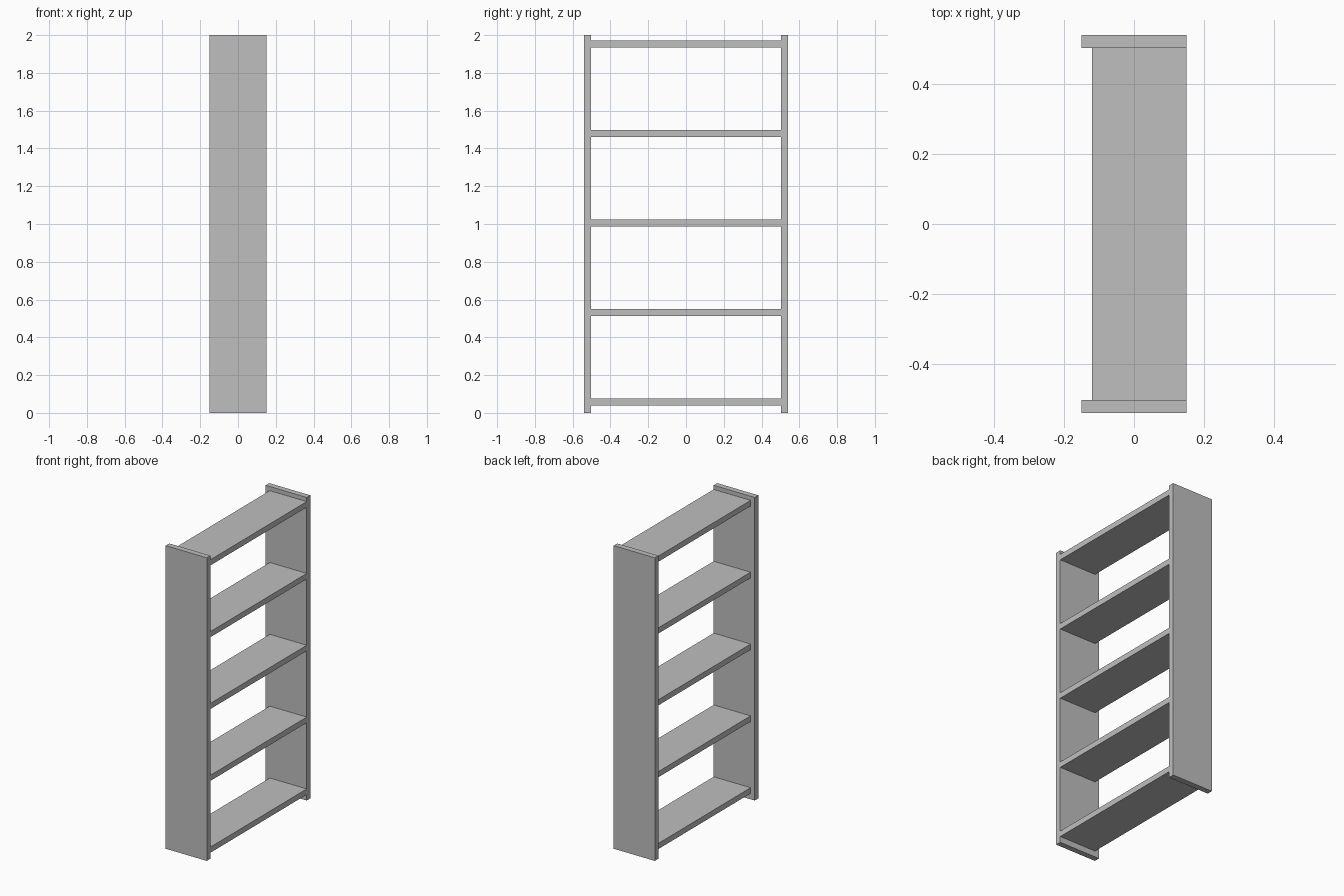
import bpy

default = bpy.data.objects.get("Cube")
if default:
    bpy.data.objects.remove(default, do_unlink=True)

HEIGHT, HALF_WIDTH, HALF_DEPTH = 2.0, 0.54, 0.15
BOARD = 0.0375          # thickness of every board
SHELF_BACK = -0.12      # shelves stop short of the panels on this side
SHELVES, LOWEST, HIGHEST = 5, 0.058, 1.954

grey = bpy.data.materials.new("plain grey")
grey.use_nodes = True
colour = (0.52, 0.52, 0.52, 1)
grey.diffuse_color = colour
grey.node_tree.nodes["Principled BSDF"].inputs["Base Color"].default_value = colour


def board(name, low, high):
    """Flat-sided board between two opposite corners."""
    centre = [(a + b) / 2 for a, b in zip(low, high)]
    bpy.ops.mesh.primitive_cube_add(size=1, location=centre)
    obj = bpy.context.object
    obj.name = name
    obj.scale = [b - a for a, b in zip(low, high)]
    bpy.ops.object.transform_apply(location=False, rotation=False, scale=True)
    obj.data.materials.append(grey)


# Upright end panels
inner = HALF_WIDTH - BOARD
board("front_panel", (-HALF_DEPTH, -HALF_WIDTH, 0), (HALF_DEPTH, -inner, HEIGHT))
board("back_panel", (-HALF_DEPTH, inner, 0), (HALF_DEPTH, HALF_WIDTH, HEIGHT))

# Evenly spaced shelves between the panels
for i in range(SHELVES):
    z = LOWEST + (HIGHEST - LOWEST) * i / (SHELVES - 1)
    board(f"shelf_{i + 1}", (SHELF_BACK, -inner, z - BOARD / 2),
          (HALF_DEPTH, inner, z + BOARD / 2))
